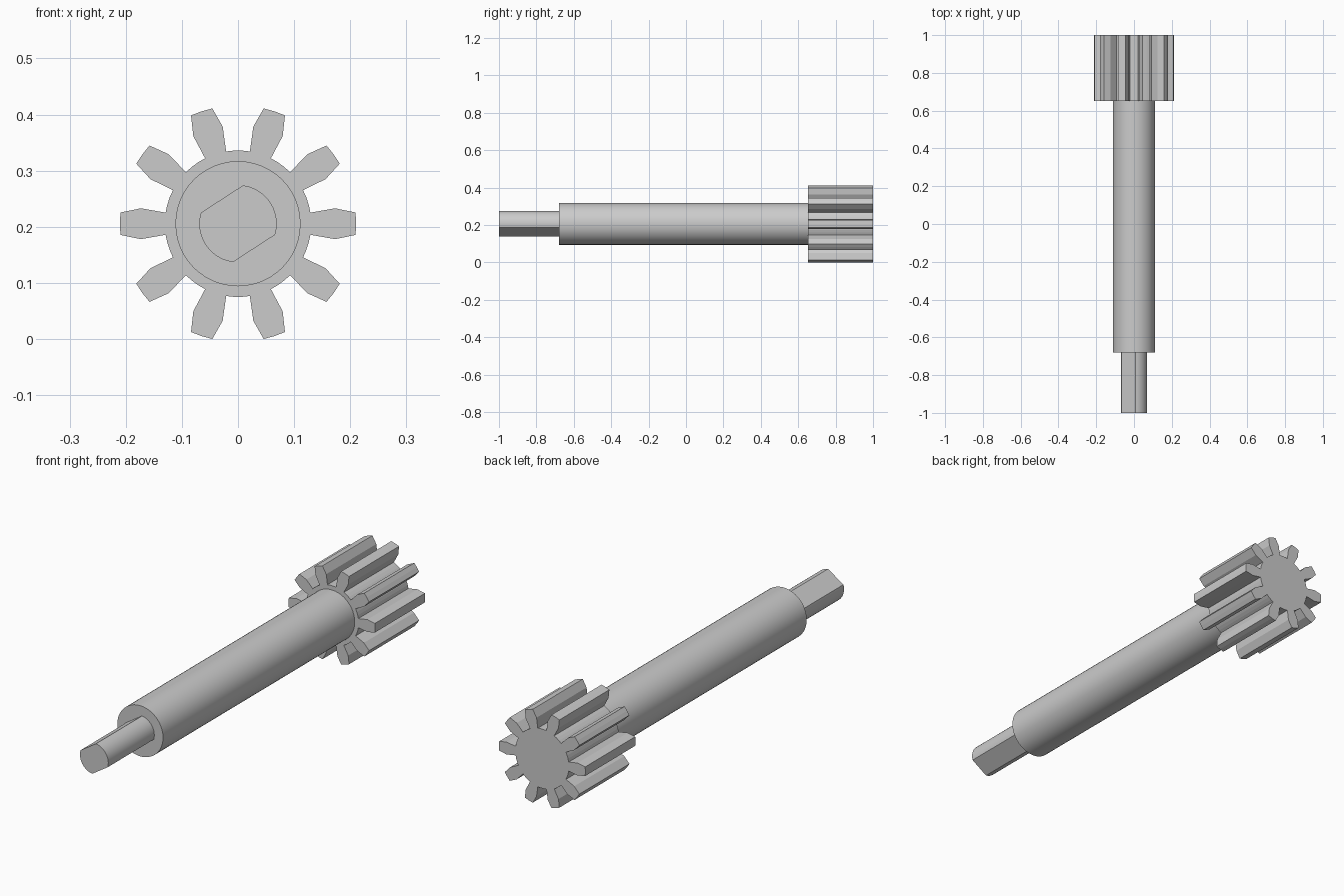
import bpy, bmesh
from math import cos, sin, pi, radians, acos

if "Cube" in bpy.data.objects:
    bpy.data.objects.remove(bpy.data.objects["Cube"])

CENTRE_Z = 0.2055


def extrude_profile(name, points, y0, y1, smooth=None):
    """Solid made by sweeping an (x, z) outline along y."""
    bm = bmesh.new()
    face = bm.faces.new([bm.verts.new((x, y0, z)) for x, z in points])
    res = bmesh.ops.extrude_face_region(bm, geom=[face], use_keep_orig=True)
    top = [v for v in res["geom"] if isinstance(v, bmesh.types.BMVert)]
    bmesh.ops.translate(bm, verts=top, vec=(0, y1 - y0, 0))
    bmesh.ops.recalc_face_normals(bm, faces=bm.faces)
    mesh = bpy.data.meshes.new(name)
    bm.to_mesh(mesh)
    bm.free()
    obj = bpy.data.objects.new(name, mesh)
    obj.location.z = CENTRE_Z
    bpy.context.collection.objects.link(obj)
    if smooth:
        bpy.ops.object.select_all(action='DESELECT')
        obj.select_set(True)
        bpy.context.view_layer.objects.active = obj
        bpy.ops.object.shade_smooth_by_angle(angle=radians(smooth))
    return obj


def arc(r, a0, a1, n):
    """n + 1 points along an arc, angles in degrees."""
    return [(r * cos(radians(a0 + (a1 - a0) * i / n)),
             r * sin(radians(a0 + (a1 - a0) * i / n))) for i in range(n + 1)]


# Pinion gear: ten bulged teeth, with the root circle between them
ROOT, TEETH = 0.1305, 10
tooth = [(0.173, -0.0275), (0.2095, -0.02), (0.2105, 0.0),
         (0.2095, 0.02), (0.173, 0.0275)]
outline = []
for k in range(TEETH):
    deg = 360 * k / TEETH
    a = radians(deg)
    outline += [(x * cos(a) - y * sin(a), x * sin(a) + y * cos(a)) for x, y in tooth]
    outline += arc(ROOT, deg + 8.7, deg + 27.3, 3)
extrude_profile("pinion_gear", outline, 0.652, 1.0)

# Round shaft
extrude_profile("shaft", arc(0.1115, 0, 352.5, 47), -0.68, 0.66, 30)

# Drive end: a round pin with two parallel flats
PIN, FLAT, NORMAL = 0.069, 0.0525, 123
half = acos(FLAT / PIN) * 180 / pi
pin = []
for n in (NORMAL, NORMAL + 180):
    pin += arc(PIN, n + half, n + 180 - half, 12)
extrude_profile("drive_end", pin, -1.0, -0.67, 30)
